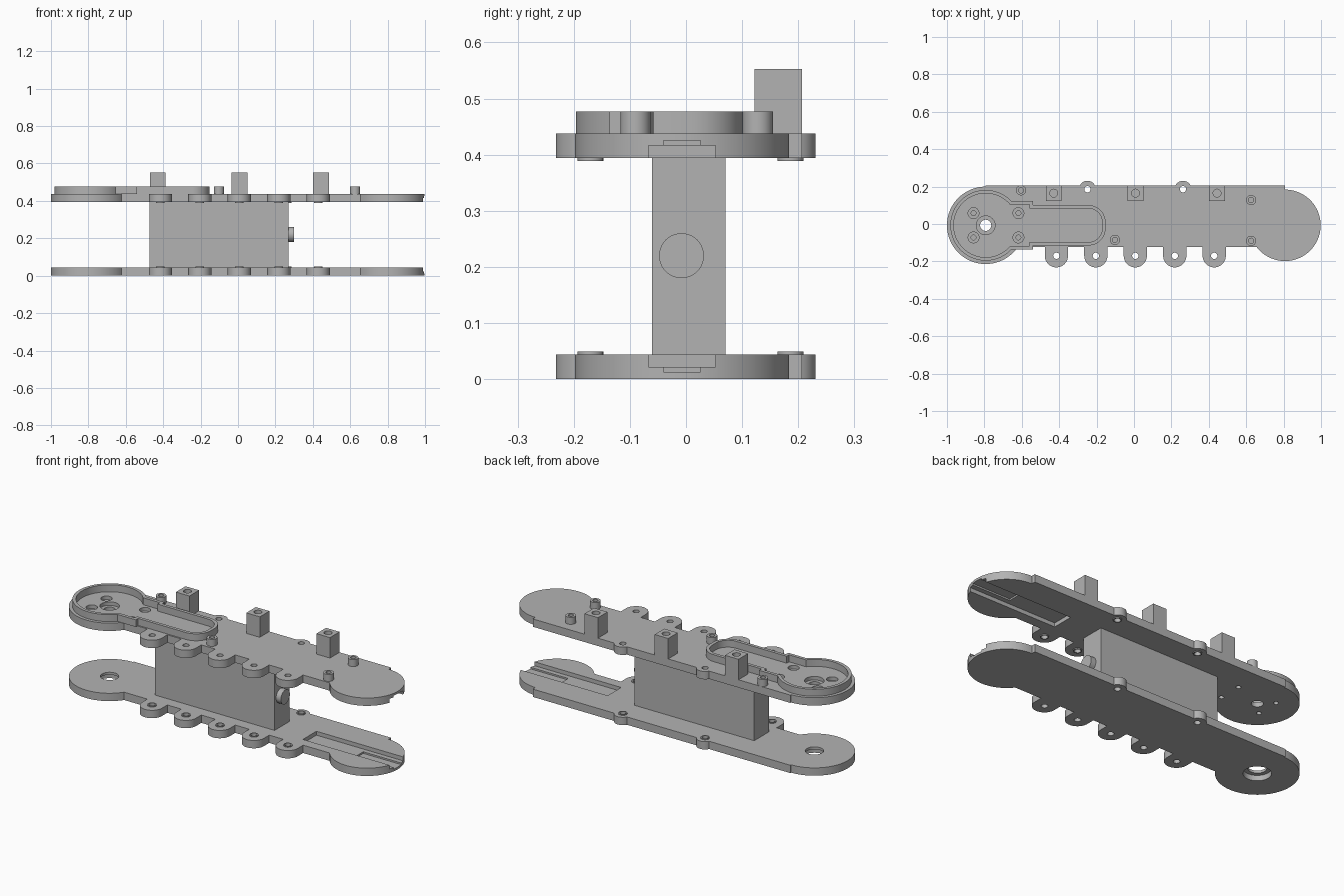
import bpy, bmesh
from math import sin, cos, asin, degrees, radians, pi
from mathutils import Matrix

cube = bpy.data.objects.get("Cube")
if cube:
    bpy.data.objects.remove(cube, do_unlink=True)

grey = bpy.data.materials.new("plain grey")
grey.use_nodes = True
grey.diffuse_color = (0.45, 0.45, 0.45, 1)
grey.node_tree.nodes["Principled BSDF"].inputs["Base Color"].default_value = (0.45, 0.45, 0.45, 1)

# Main dimensions
CY = -0.007                      # long axis of both discs
T = 0.044                        # plate thickness
TOP = 0.394                      # underside of upper plate
DECK = TOP + T                   # upper face of upper plate
LEFT, RIGHT = -0.793, 0.807      # disc centres in x
R_LEFT, R_RIGHT = 0.207, 0.191
FRONT, BACK = -0.123, 0.207      # straight edges
TABS = [-0.415 + 0.211 * i for i in range(5)]
TAB_Y, TAB_R = -0.170, 0.062
BUMPS = [0.262, -0.249]
BUMP_Y, BUMP_R = 0.186, 0.045
BOLTS = [(x, TAB_Y) for x in TABS] + [(x, BUMP_Y) for x in BUMPS]


def arc(cx, cy, r, a0, a1, n=24):
    """Points along an arc, angles in degrees."""
    steps = [radians(a0 + (a1 - a0) * i / n) for i in range(n + 1)]
    return [(cx + r * cos(a), cy + r * sin(a)) for a in steps]


def finish(bm, name):
    bmesh.ops.recalc_face_normals(bm, faces=bm.faces)
    mesh = bpy.data.meshes.new(name)
    bm.to_mesh(mesh)
    bm.free()
    mesh.materials.append(grey)
    ob = bpy.data.objects.new(name, mesh)
    bpy.context.collection.objects.link(ob)
    return ob


def prism(name, pts, z0, z1):
    bm = bmesh.new()
    face = bm.faces.new([bm.verts.new((x, y, z0)) for x, y in pts])
    res = bmesh.ops.extrude_face_region(bm, geom=[face])
    top = [v for v in res["geom"] if isinstance(v, bmesh.types.BMVert)]
    bmesh.ops.translate(bm, verts=top, vec=(0, 0, z1 - z0))
    return finish(bm, name)


def disc(name, x, y, r, z0, z1, n=32):
    return prism(name, arc(x, y, r, 0, 360 - 360 / n, n - 1), z0, z1)


def box(name, x0, x1, y0, y1, z0, z1):
    return prism(name, [(x0, y0), (x1, y0), (x1, y1), (x0, y1)], z0, z1)


def cut(target, cutters):
    """Subtract each cutter from the target, then remove it."""
    for c in cutters:
        c.hide_render = True
        mod = target.modifiers.new("cut", "BOOLEAN")
        mod.operation, mod.solver, mod.object = "DIFFERENCE", "EXACT", c
        with bpy.context.temp_override(object=target, active_object=target):
            bpy.ops.object.modifier_apply(modifier=mod.name)
        bpy.data.objects.remove(c, do_unlink=True)
    return target


def plate_outline():
    a = degrees(asin((CY - FRONT) / R_LEFT))
    b = degrees(asin((CY - FRONT) / R_RIGHT))
    c = degrees(asin((BACK - BUMP_Y) / BUMP_R))
    pts = []
    for x in TABS:
        pts += [(x - TAB_R, FRONT)] + arc(x, TAB_Y, TAB_R, 180, 360) + [(x + TAB_R, FRONT)]
    pts += arc(RIGHT, CY, R_RIGHT, -180 + b, 90, 56) + [(RIGHT, BACK)]
    for x in BUMPS:
        pts += arc(x, BUMP_Y, BUMP_R, c, 180 - c)
    return pts + [(LEFT, BACK)] + arc(LEFT, CY, R_LEFT, 90, 360 - a, 56)


def plate(name, z0, inner, sign):
    """Plate with bolt holes, bosses and end grooves on its inner face."""
    ob = prism(name, plate_outline(), z0, z0 + T)
    far = inner + sign * 0.02
    cutters = [disc("hole_cutter", x, y, 0.017, z0 - 0.02, z0 + T + 0.02, 20) for x, y in BOLTS]
    for x0, half, depth in ((0.45, 0.06, 0.022), (0.76, 0.033, 0.031)):
        z = sorted((far, inner - sign * depth))
        cutters.append(box("groove_cutter", x0, 1.1, CY - half, CY + half, *z))
    cut(ob, cutters)
    for i, (x, y) in enumerate(BOLTS):
        z = sorted((inner - sign * 0.001, inner + sign * 0.005))
        boss = disc(f"{name}_boss_{i + 1}", x, y, 0.023, *z, 20)
        cut(boss, [disc("hole_cutter", x, y, 0.017, z0 - 0.02, z0 + T + 0.02, 20)])
    return ob


def tray_outline(o):
    """Round end, short neck and long rounded tail, shrunk by o."""
    r, neck, half, end, corner = 0.189 - o, 0.129 - o, 0.108 - o, -0.152 - o, 0.092 - o
    a = degrees(asin(neck / r))
    step = -0.54 - o
    return (arc(LEFT, CY, r, a, 360 - a, 56)
            + [(step, CY - neck), (step, CY - half)]
            + arc(end - corner, CY - half + corner, corner, -90, 0, 14)
            + arc(end - corner, CY + half - corner, corner, 0, 90, 14)
            + [(step, CY + half), (step, CY + neck)])


# Lower plate with a counterbored pivot hole
lower = plate("lower_plate", 0, T, 1)
cut(lower, [disc("pivot_cutter", LEFT, CY, 0.047, -0.1, 0.1),
            disc("counterbore_cutter", LEFT, CY, 0.07, -0.1, 0.03)])

# Upper plate with pivot hole and four counterbored screw holes
upper = plate("upper_plate", TOP, TOP, -1)
holes = [(LEFT, CY, 0.03, 0.05)]
holes += [(x, CY + s * 0.065, 0.013, 0.029) for x in (-0.858, -0.618) for s in (-1, 1)]
for x, y, r, wide in holes:
    cut(upper, [disc("screw_cutter", x, y, r, TOP - 0.1, DECK + 0.1),
                disc("counterbore_cutter", x, y, wide, DECK - 0.02, DECK + 0.1)])

# Raised tray rim
rim = prism("tray_rim", tray_outline(0), DECK - 0.001, 0.477)
cut(rim, [prism("tray_cutter", tray_outline(0.018), DECK - 0.1, 0.6)])

# Square pillars along the back edge
for i, x in enumerate((-0.429, 0.008, 0.444)):
    pillar = box(f"square_pillar_{i + 1}", x - 0.042, x + 0.042, 0.122, BACK, DECK - 0.001, 0.553)
    cut(pillar, [disc("hole_cutter", x, 0.165, 0.021, 0.48, 0.6)])

# Round screw posts
for i, (x, y) in enumerate(((-0.604, 0.18), (-0.102, -0.085), (0.626, 0.128), (0.626, -0.09))):
    post = disc(f"screw_post_{i + 1}", x, y, 0.027, DECK - 0.001, 0.477)
    cut(post, [disc("hole_cutter", x, y, 0.014, DECK + 0.005, 0.6, 20)])

# Central body and its end knob
box("central_body", -0.473, 0.27, -0.061, 0.07, T - 0.001, TOP + 0.001)
bm = bmesh.new()
bmesh.ops.create_cone(bm, cap_ends=True, segments=40, radius1=0.04, radius2=0.04, depth=0.034,
                      matrix=Matrix.Translation((0.283, -0.008, 0.22)) @ Matrix.Rotation(pi / 2, 4, "Y"))
finish(bm, "end_knob")

# Smooth curved walls, keep edges sharp
bpy.ops.object.select_all(action="DESELECT")
for ob in bpy.context.collection.objects:
    if ob.type == "MESH":
        ob.select_set(True)
        bpy.context.view_layer.objects.active = ob
bpy.ops.object.shade_smooth_by_angle(angle=radians(30))
